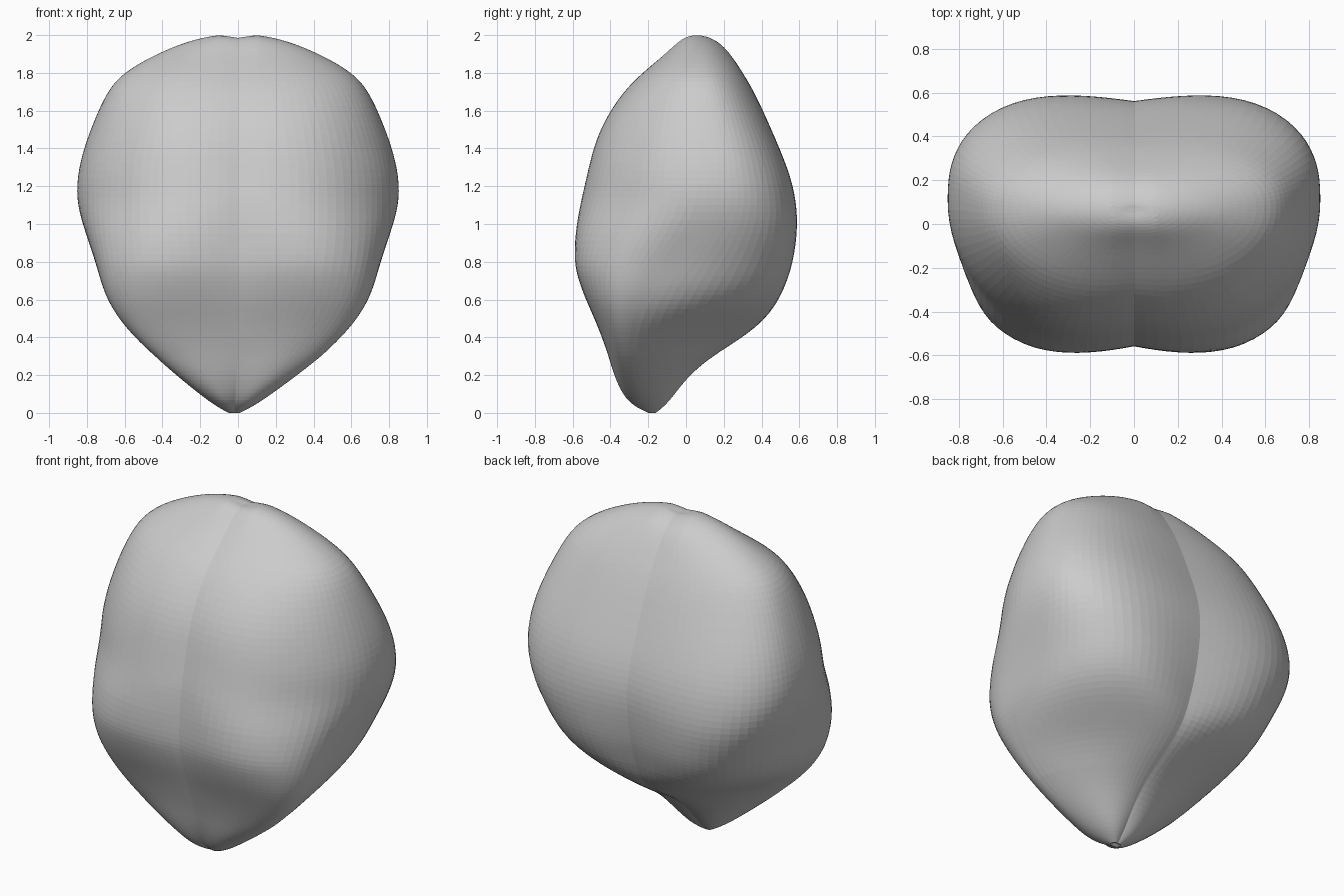
import bpy, bmesh, math

if "Cube" in bpy.data.objects:
    bpy.data.objects.remove(bpy.data.objects["Cube"])

# Silhouette levels: height, half width, front y, back y
OUTLINE = [
    (0.00, 0.03, -0.20, -0.16), (0.04, 0.105, -0.28, -0.11), (0.10, 0.19, -0.335, -0.06),
    (0.20, 0.32, -0.38, 0.02), (0.30, 0.44, -0.41, 0.14), (0.40, 0.545, -0.445, 0.30),
    (0.50, 0.63, -0.485, 0.42), (0.60, 0.69, -0.53, 0.49), (0.70, 0.727, -0.567, 0.535),
    (0.80, 0.755, -0.59, 0.565), (0.95, 0.805, -0.585, 0.588), (1.10, 0.85, -0.56, 0.585),
    (1.25, 0.85, -0.525, 0.553), (1.40, 0.815, -0.49, 0.495), (1.55, 0.76, -0.43, 0.43),
    (1.70, 0.69, -0.33, 0.36), (1.80, 0.605, -0.23, 0.30), (1.90, 0.43, -0.11, 0.235),
    (1.97, 0.255, -0.04, 0.17), (2.00, 0.11, 0.01, 0.10), (2.00, 0.03, 0.05, 0.075),
]
# Section shape: height, widest y, front squareness, back squareness, front crease, back crease
SHAPE = [
    (0.00, -0.18, 2.0, 2.0, 0.30, 0.30), (0.10, -0.23, 2.4, 1.8, 0.22, 0.20),
    (0.25, -0.29, 2.6, 1.55, 0.14, 0.15), (0.40, -0.30, 2.7, 1.5, 0.11, 0.12),
    (0.50, -0.28, 2.8, 1.8, 0.11, 0.12), (0.65, -0.22, 2.9, 2.7, 0.11, 0.12),
    (0.80, -0.10, 2.8, 2.9, 0.11, 0.12), (0.95, 0.02, 2.4, 3.0, 0.11, 0.12),
    (1.10, 0.10, 2.0, 2.7, 0.11, 0.12), (1.40, 0.11, 2.0, 2.6, 0.11, 0.13),
    (1.80, 0.07, 2.1, 2.3, 0.10, 0.12), (2.00, 0.06, 2.0, 2.0, 0.03, 0.03),
]
SIDES, STEPS = 96, 4


def smooth_rows(rows):
    """Catmull-Rom blend through the levels, then a light averaging."""
    out = []
    for i in range(len(rows) - 1):
        a, b = rows[max(i - 1, 0)], rows[i]
        c, d = rows[i + 1], rows[min(i + 2, len(rows) - 1)]
        for k in range(STEPS):
            t = k / STEPS
            out.append([0.5 * (2 * q + (r - p) * t + (2 * p - 5 * q + 4 * r - s) * t * t
                               + (3 * q - p - 3 * r + s) * t ** 3)
                        for p, q, r, s in zip(a, b, c, d)])
    out.append(list(rows[-1]))
    for _ in range(6):
        out = [out[0]] + [[(p + 2 * q + r) / 4 for p, q, r in zip(*out[i - 1:i + 2])]
                          for i in range(1, len(out) - 1)] + [out[-1]]
    return out


def shape_at(z):
    for lo, hi in zip(SHAPE, SHAPE[1:]):
        if z <= hi[0]:
            break
    t = min(1, max(0, (z - lo[0]) / (hi[0] - lo[0])))
    return [p + (q - p) * t for p, q in zip(lo[1:], hi[1:])]


def section(row):
    """One ring: a rounded box pinched at the centre line into two lobes."""
    z, w, yf, yb, yc, nf, nb, cf, cb = row
    yc = min(max(yc, yf + 0.01), yb - 0.01)
    pts = []
    for i in range(SIDES):
        a = 2 * math.pi * i / SIDES
        s, c = math.sin(a), -math.cos(a)
        n, crease, reach = (nf, cf, 0.65) if c < 0 else (nb, cb, 0.9)
        r = (abs(s) ** n + abs(c) ** n) ** (-1 / n)
        pinch = max(0.0, 1 - abs(r * s) / reach) ** 1.5
        pts.append((w * r * s, r * c * (1 - crease * pinch)))
    front, back = -min(p[1] for p in pts), max(p[1] for p in pts)
    lean = -0.02 * max(0.0, 1 - z / 0.3)
    out = []
    for x, v in pts:
        y = yc + (v / front * (yc - yf) if v < 0 else v / back * (yb - yc))
        dip = 0.015 * max(0.0, 1 - abs(x) / 0.1) * max(0.0, (z - 1.7) / 0.3)
        out.append((x + lean, y, max(z, 0.0) - dip))
    return out


# Two-lobed body
bm = bmesh.new()
rows = smooth_rows([list(o) + shape_at(o[0]) for o in OUTLINE])
rings = [[bm.verts.new(p) for p in section(r)] for r in rows]
for lo, hi in zip(rings, rings[1:]):
    for i in range(SIDES):
        j = (i + 1) % SIDES
        bm.faces.new((lo[i], lo[j], hi[j], hi[i]))

# Closing poles
for ring, pole in ((rings[0], (-0.02, -0.18, 0.012)), (rings[-1], (0, 0.06, 1.985))):
    v = bm.verts.new(pole)
    for i in range(SIDES):
        bm.faces.new((ring[i], ring[(i + 1) % SIDES], v))
bmesh.ops.recalc_face_normals(bm, faces=bm.faces)

mesh = bpy.data.meshes.new("lobed_body")
bm.to_mesh(mesh)
bm.free()
body = bpy.data.objects.new("lobed_body", mesh)
bpy.context.collection.objects.link(body)

grey = bpy.data.materials.new("plain grey")
grey.diffuse_color = (0.6, 0.6, 0.6, 1)
grey.use_nodes = True
grey.node_tree.nodes["Principled BSDF"].inputs["Base Color"].default_value = grey.diffuse_color
mesh.materials.append(grey)
